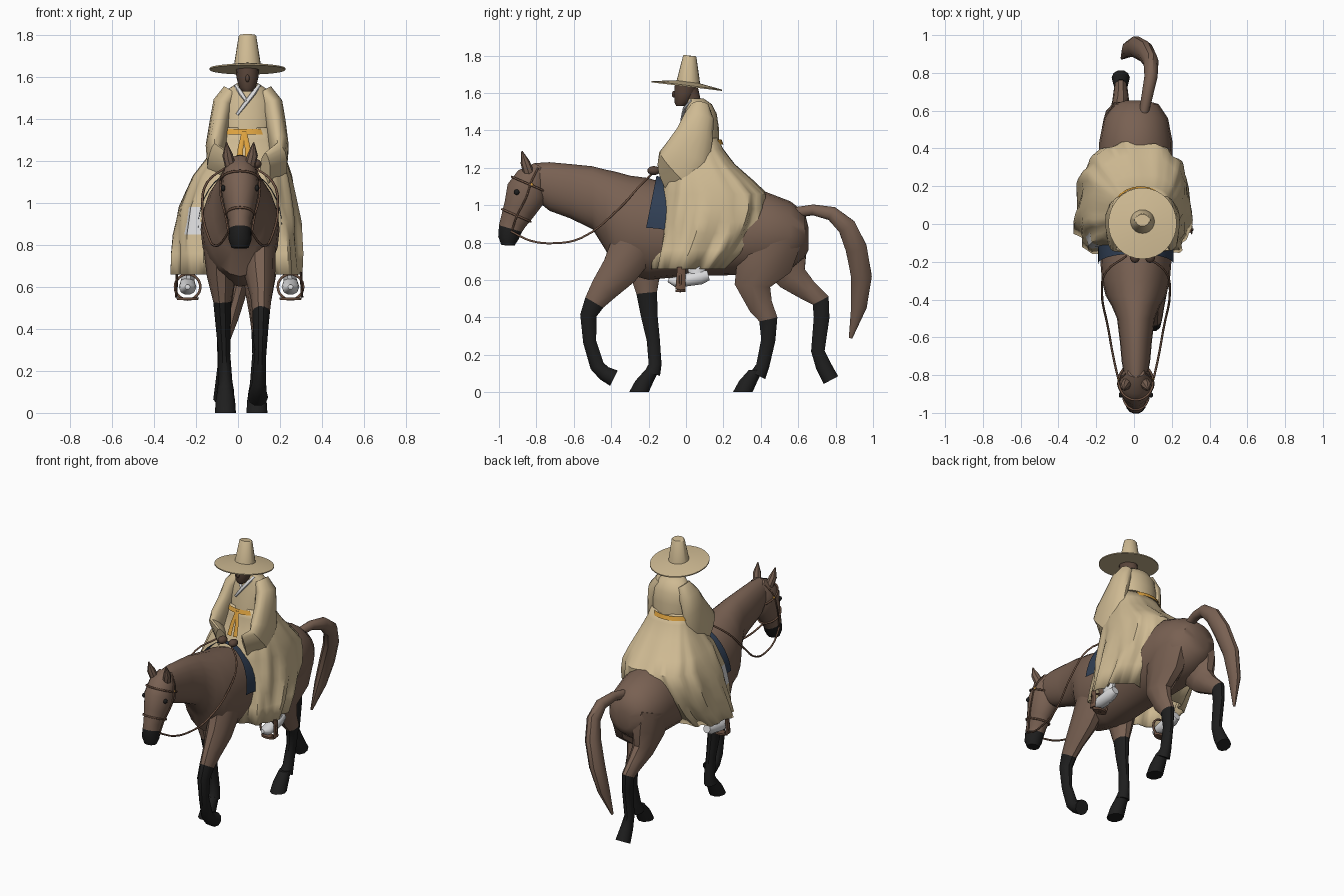
import bpy, bmesh, math
from mathutils import Vector


def material(name, rgb):
    m = bpy.data.materials.new(name)
    m.diffuse_color = (*rgb, 1)
    return m


COAT = material("brown coat", (0.19, 0.119, 0.085))
BLACK = material("black", (0.013, 0.013, 0.013))
ROBE = material("cream cloth", (0.62, 0.49, 0.29))
WHITE = material("white cloth", (0.7, 0.7, 0.71))
ORANGE = material("orange sash", (0.72, 0.36, 0.05))
SKIN = material("dark skin", (0.1, 0.06, 0.042))
LEATHER = material("leather", (0.155, 0.085, 0.055))
BLUE = material("navy blanket", (0.03, 0.05, 0.09))


def finish(name, bm, mats, angle=40):
    bmesh.ops.recalc_face_normals(bm, faces=bm.faces)
    for f in bm.faces:
        f.smooth = True
    me = bpy.data.meshes.new(name)
    bm.to_mesh(me)
    bm.free()
    for m in mats:
        me.materials.append(m)
    me.set_sharp_from_angle(angle=math.radians(angle))
    ob = bpy.data.objects.new(name, me)
    bpy.context.collection.objects.link(ob)
    return ob


def loft(name, rows, mats, n=14, axis=None, split=99, power=1.0, ripple=None,
         caps=True, arc=None, angle=40):
    """Skin rings (x, y, z, half width, half depth); rings from split on use mats[1]."""
    bm = bmesh.new()
    pts = [Vector(r[:3]) for r in rows]
    rings = []
    for i, r in enumerate(rows):
        t = Vector(axis) if axis else pts[min(i + 1, len(pts) - 1)] - pts[max(i - 1, 0)]
        t.normalize()
        side = (Vector((1, 0, 0)) - t * t.x).normalized()
        up = t.cross(side)
        ring = []
        for k in range(n):
            a = arc[0] + (arc[1] - arc[0]) * k / (n - 1) if arc else math.tau * k / n
            c, s = math.cos(a), math.sin(a)
            c = math.copysign(abs(c) ** power, c)
            s = math.copysign(abs(s) ** power, s)
            f = ripple(i, a) if ripple else 1
            ring.append(bm.verts.new(pts[i] + side * c * r[3] * f + up * s * r[4] * f))
        rings.append(ring)
    for i in range(len(rings) - 1):
        for k in range(n - 1 if arc else n):
            j = (k + 1) % n
            f = bm.faces.new((rings[i][k], rings[i][j], rings[i + 1][j], rings[i + 1][k]))
            f.material_index = int(i >= split)
    if caps and not arc:
        bm.faces.new(rings[0])
        bm.faces.new(rings[-1]).material_index = int(len(rows) > split)
    return finish(name, bm, mats, angle)


def ball(name, loc, size, mat):
    bm = bmesh.new()
    bmesh.ops.create_uvsphere(bm, u_segments=14, v_segments=9, radius=1)
    for v in bm.verts:
        v.co = Vector([v.co[i] * size[i] + loc[i] for i in range(3)])
    return finish(name, bm, [mat])


def strap(name, pts, r, mat, closed=False):
    cu = bpy.data.curves.new(name, "CURVE")
    cu.dimensions = "3D"
    cu.bevel_depth = r
    cu.bevel_resolution = 1
    cu.resolution_u = 4
    sp = cu.splines.new("BEZIER")
    sp.bezier_points.add(len(pts) - 1)
    for b, p in zip(sp.bezier_points, pts):
        b.co = p
        b.handle_left_type = b.handle_right_type = "AUTO"
    sp.use_cyclic_u = closed
    cu.materials.append(mat)
    ob = bpy.data.objects.new(name, cu)
    bpy.context.collection.objects.link(ob)
    return ob


HX, RX = 0.01, 0.045  # centre lines of horse and rider

# Horse trunk and neck: y, z, half width, half height
trunk = [(.655, .82, .05, .06), (.635, .84, .12, .12), (.56, .84, .17, .18),
         (.43, .85, .195, .22), (.2, .84, .19, .215), (0, .85, .185, .23),
         (-.2, .873, .188, .272), (-.3, .893, .18, .265), (-.38, .915, .16, .265),
         (-.43, .975, .13, .215), (-.5, 1.04, .1, .168), (-.62, 1.075, .085, .145),
         (-.73, 1.1, .075, .13), (-.81, 1.13, .06, .095)]
loft("horse_body", [(HX, *t) for t in trunk], [COAT], n=20, axis=(0, -1, 0))

# Horse head with black muzzle
head = [(-.785, 1.21, .045, .03), (-.82, 1.15, .08, .088), (-.85, 1.07, .092, .115),
        (-.89, .98, .074, .09), (-.925, .91, .055, .072), (-.938, .875, .053, .066),
        (-.95, .825, .055, .056), (-.952, .785, .04, .036)]
loft("horse_head", [(HX, *h) for h in head], [COAT, BLACK], split=5)
for s in (-1, 1):
    loft("horse_ear", [(HX + s * .045, -.84, 1.17, .026, .03), (HX + s * .06, -.86, 1.23, .025, .025),
                       (HX + s * .065, -.877, 1.288, .003, .004)], [COAT], n=8)
    ball("horse_eye", (HX + s * .08, -.905, 1.07), (.011, .015, .015), BLACK)

# Legs with black lower parts: x, y, z, half width, half depth
loft("front_leg_raised", [(.1, -.28, .78, .08, .13), (.105, -.355, .65, .072, .105), (.11, -.44, .55, .05, .078),
     (.11, -.49, .48, .042, .058), (.108, -.522, .41, .037, .046), (.106, -.515, .27, .028, .037),
     (.1, -.475, .14, .034, .04), (.095, -.435, .1, .042, .042), (.095, -.385, .075, .048, .048)],
     [COAT, BLACK], n=10, split=3)
loft("front_leg_planted", [(-.08, -.22, .78, .085, .13), (-.08, -.22, .65, .068, .09), (-.075, -.21, .53, .043, .058),
     (-.07, -.195, .4, .035, .046), (-.065, -.175, .28, .028, .037), (-.06, -.165, .15, .033, .036),
     (-.06, -.18, .1, .042, .045)], [COAT, BLACK], n=10, split=2)
loft("hind_leg_planted", [(.1, .47, .85, .095, .165), (.105, .42, .7, .085, .16), (.1, .355, .57, .065, .1),
     (.1, .4, .46, .045, .068), (.1, .44, .39, .036, .052), (.095, .44, .28, .027, .04),
     (.09, .41, .14, .033, .037), (.09, .385, .09, .042, .045)], [COAT, BLACK], n=10, split=4)
loft("hind_leg_raised", [(-.08, .48, .85, .095, .16), (-.08, .52, .72, .085, .14), (-.075, .57, .61, .06, .085),
     (-.07, .65, .545, .045, .06), (-.07, .72, .49, .036, .05), (-.07, .725, .4, .03, .044),
     (-.07, .705, .22, .028, .038), (-.07, .735, .14, .038, .044), (-.07, .775, .065, .048, .046)],
     [COAT, BLACK], n=10, split=4)
for x, y in ((-.06, -.2), (.09, .355)):
    loft("planted_hoof", [(x, y + .02, .12, .036, .04), (x, y - .022, .06, .046, .052), (x, y - .052, 0, .05, .055)],
         [BLACK], n=10, axis=(0, 0, 1))

# Tail
loft("tail", [(.05, .58, .96, .025, .03), (.07, .68, .975, .03, .03), (.09, .78, .955, .035, .04),
     (.09, .86, .885, .04, .052), (.06, .91, .77, .045, .06), (.01, .938, .62, .045, .058),
     (-.03, .925, .46, .035, .044), (-.065, .88, .29, .006, .01)], [COAT], n=10)

# Saddle blanket hugging the back, its lower ends swept forward
blanket = [(HX, -.165, .885, .2, .272), (HX, -.1, .88, .2, .27), (HX, .02, .86, .2, .25)]
cloth = loft("saddle_blanket", blanket, [BLUE], n=18, axis=(0, -1, 0), arc=(-.02, math.pi + .02))
for v in cloth.data.vertices:
    v.co.y -= .2 * (1.12 - v.co.z)

# Robe skirt: z, centre x, front y, back y, half width
skirt = [(1.36, .045, -.03, .17, .135), (1.3, .045, -.045, .2, .15), (1.22, .04, -.065, .26, .185),
         (1.13, .02, -.12, .36, .235), (1.06, .01, -.14, .43, .258), (.98, .0, -.155, .43, .28),
         (.91, .0, -.165, .41, .29), (.85, -.005, -.17, .38, .295), (.76, -.005, -.18, .315, .3),
         (.66, -.005, -.19, .215, .3)]
robe = loft("robe_skirt", [(x, (a + b) / 2, z, w, (b - a) / 2) for z, x, a, b, w in skirt], [ROBE, WHITE], n=64,
            axis=(0, 0, 1), power=.75, caps=False,
            ripple=lambda i, a: 1 + .005 * i * math.sin(11 * a + .35 * i) + .004 * i * math.sin(17 * a - .5 * i))
# White trouser showing through the front opening on one side
for f in robe.data.polygons:
    c = f.center
    if c.x < -.17 and c.y < -.06 and .84 < c.z < .99:
        f.material_index = 1
sol = robe.modifiers.new("cloth", "SOLIDIFY")
sol.thickness = .008

# Robe torso, sash, sleeves
loft("robe_torso", [(RX, .05, 1.57, .05, .045), (RX, .07, 1.54, .095, .068), (RX, .078, 1.49, .13, .086),
     (RX, .075, 1.42, .138, .1), (RX, .07, 1.34, .132, .108)], [ROBE], n=20, axis=(0, 0, 1))
loft("sash", [(RX - .01, .073, 1.352, .142, .117), (RX - .01, .073, 1.325, .15, .127)], [ORANGE], n=24,
     axis=(0, 0, 1), caps=False)
for dx in (-.018, .016):
    loft("sash_ribbon", [(.03, -.053, 1.34, .012, .004), (.03 + dx, -.08, 1.26, .013, .004),
                         (.03 + dx * 1.3, -.104, 1.19, .015, .004)], [ORANGE], n=6)
for s in (-1, 1):
    arm = [(.075, .075, 1.53, .045, .05), (.115, .07, 1.47, .052, .08), (.132, .045, 1.38, .05, .1),
           (.148, .005, 1.27, .05, .13), (.15, -.045, 1.18, .042, .14), (.085, -.12, 1.155, .03, .085)]
    loft("sleeve", [(RX + s * a[0], *a[1:]) for a in arm], [ROBE], n=18,
         ripple=lambda i, a: 1 + .035 * math.sin(5 * a + 1.3 * i))
    ball("hand", (RX + s * .04, -.172, 1.185), (.028, .035, .024), SKIN)

# Crossed white collar
loft("collar_over", [(.1, .03, 1.56, .01, .008), (.072, -.008, 1.52, .012, .009), (.025, -.021, 1.46, .01, .008),
     (-.005, -.02, 1.42, .007, .006)], [WHITE], n=8)
loft("collar_under", [(-.01, .03, 1.56, .009, .008), (.015, -.004, 1.52, .011, .009), (.04, -.018, 1.485, .008, .008)],
     [WHITE], n=8)

# Rider head
loft("neck", [(RX, .045, 1.53, .04, .04), (RX, .02, 1.62, .042, .045)], [SKIN], n=12)
loft("head", [(RX, -.03, 1.53, .022, .022), (RX, -.02, 1.55, .04, .043), (RX, -.005, 1.6, .053, .06),
     (RX, .005, 1.66, .056, .065)], [SKIN], n=14, axis=(0, 0, 1))
ball("nose", (RX, -.064, 1.593), (.01, .012, .018), SKIN)

# Wide hat, tilted slightly back
tilt = (0, .12, .993)
loft("hat_brim", [(RX, .003, 1.634, .181, .19), (RX, .003, 1.641, .181, .19), (RX, .008, 1.66, .06, .062)],
     [ROBE], n=32, axis=tilt, angle=30)
loft("hat_crown", [(RX, .012, 1.645, .066, .066), (RX, .02, 1.795, .042, .036), (RX, .02, 1.8, .036, .032)],
     [ROBE], n=20, axis=tilt)

# Shoes and stirrups
for s in (-1, 1):
    x = .005 + s * .245
    loft("trouser_leg", [(x - s * .01, .05, .7, .03, .05), (x, .06, .62, .032, .045)], [WHITE], n=10)
    loft("shoe", [(x, .12, .625, .026, .028), (x, .08, .615, .037, .04), (x, .0, .6, .042, .036),
                  (x, -.06, .59, .038, .028), (x, -.095, .6, .012, .012)], [WHITE], n=10)
    loop = [(x + .06 * math.cos(a), -.03, .6 + .06 * math.sin(a)) for a in [k * math.tau / 8 for k in range(8)]]
    strap("stirrup", loop, .007, LEATHER, True)
    loft("stirrup_tread", [(x, -.03, .537, .05, .028), (x, -.03, .55, .054, .028)], [LEATHER], n=10, axis=(0, 0, 1))
    loft("stirrup_side", [(x + s * .055, -.03, .55, .006, .026), (x + s * .05, -.025, .67, .006, .022)],
         [LEATHER], n=8)

# Bridle and reins
for name, y, z, rx, rz in (("noseband", -.907, .945, .067, .083), ("browband", -.835, 1.11, .091, .105)):
    ring = [(HX + rx * math.cos(a), y - rz * .92 * math.sin(a), z + rz * .4 * math.sin(a))
            for a in [k * math.tau / 12 for k in range(12)]]
    strap(name, ring, .006, LEATHER, True)
for s in (-1, 1):
    strap("cheek_strap", [(HX + s * p[0], *p[1:]) for p in
          ((.05, -.79, 1.2), (.087, -.825, 1.13), (.093, -.855, 1.04), (.07, -.905, .94), (.057, -.93, .865))],
          .005, LEATHER)
    strap("rein", [(HX + s * p[0], *p[1:]) for p in
          ((.056, -.935, .86), (.09, -.83, .81), (.12, -.7, .797), (.145, -.56, .825), (.18, -.36, .98),
           (.155, -.25, 1.1), (.05, -.17, 1.18))], .006, LEATHER)
    ball("bridle_stud", (HX + s * .091, -.825, 1.11), (.006, .009, .009), ORANGE)
